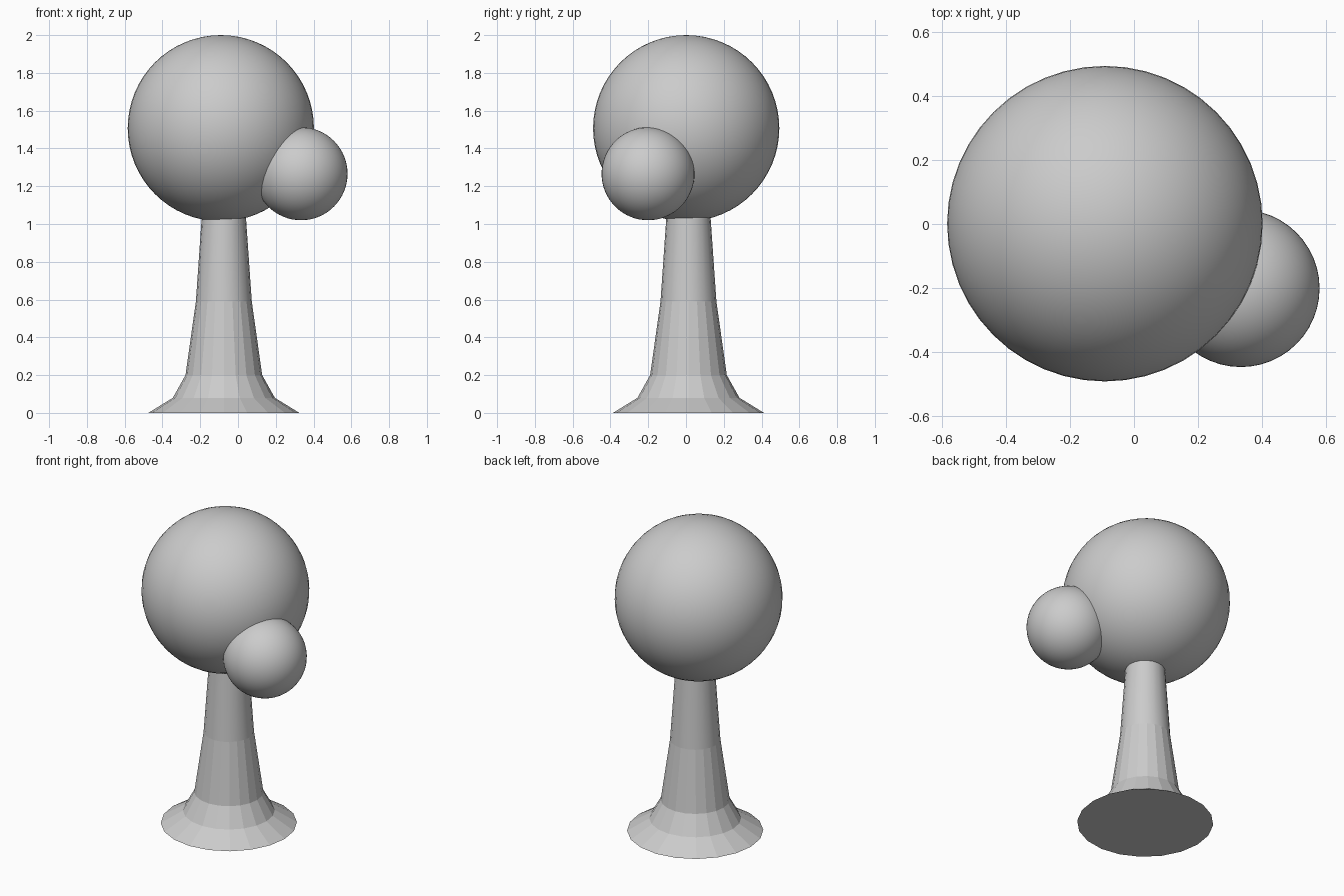
import bpy, bmesh
from math import cos, sin, tau

if "Cube" in bpy.data.objects:
    bpy.data.objects.remove(bpy.data.objects["Cube"])

SIDES = 20
TRUNK_X, TRUNK_Y = -0.075, 0.013
# Trunk profile: (radius, height), flared at the foot
PROFILE = [(0.40, 0.0), (0.27, 0.08), (0.203, 0.20), (0.148, 0.59), (0.114, 1.08)]


def add_foliage(name, centre, radius):
    bpy.ops.mesh.primitive_uv_sphere_add(segments=48, ring_count=32,
                                         radius=radius, location=centre)
    ball = bpy.context.object
    ball.name = name
    bpy.ops.object.shade_smooth()
    return ball


def add_trunk():
    bm = bmesh.new()
    rings = [[bm.verts.new((r * cos(tau * i / SIDES), r * sin(tau * i / SIDES), z))
              for i in range(SIDES)] for r, z in PROFILE]
    for level, (low, high) in enumerate(zip(rings, rings[1:])):
        for i in range(SIDES):
            j = (i + 1) % SIDES
            face = bm.faces.new((low[i], low[j], high[j], high[i]))
            # Only the slim upper trunk is smooth; the flare is faceted
            face.smooth = level == len(PROFILE) - 2
    bm.faces.new(rings[0][::-1])
    bm.faces.new(rings[-1])
    mesh = bpy.data.meshes.new("trunk")
    bm.to_mesh(mesh)
    bm.free()
    trunk = bpy.data.objects.new("trunk", mesh)
    trunk.location = (TRUNK_X, TRUNK_Y, 0)
    bpy.context.collection.objects.link(trunk)


# Tree trunk and the two round clumps of foliage
add_trunk()
add_foliage("large_foliage", (-0.091, 0.001, 1.507), 0.493)
add_foliage("small_foliage", (0.334, -0.201, 1.266), 0.246)
